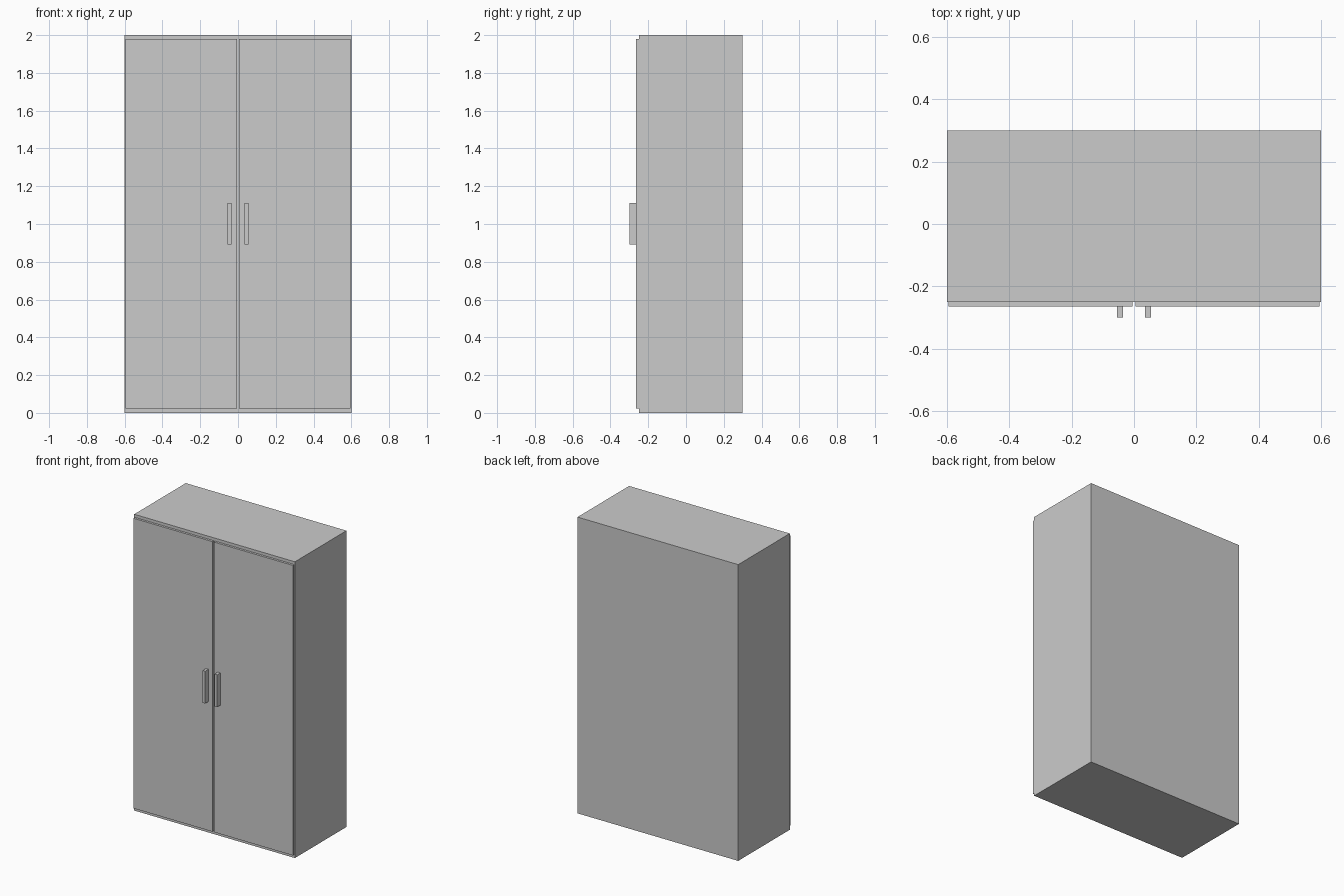
import bpy

if "Cube" in bpy.data.objects:
    bpy.data.objects.remove(bpy.data.objects["Cube"])


def box(name, x, y, z):
    """Box spanning the given (min, max) ranges."""
    spans = (x, y, z)
    bpy.ops.mesh.primitive_cube_add(size=1, location=[(a + b) / 2 for a, b in spans])
    ob = bpy.context.object
    ob.name = name
    ob.scale = [b - a for a, b in spans]
    bpy.ops.object.transform_apply(location=False, rotation=False, scale=True)
    return ob


# Cabinet body
box("cabinet_body", (-0.6, 0.6), (-0.25, 0.3), (0, 2))

# Mirrored pair of doors with upright bar handles
for side, s in (("left", -1), ("right", 1)):
    box(side + "_door", sorted((s * 0.005, s * 0.595)), (-0.265, -0.25), (0.022, 1.98))
    box(side + "_handle", sorted((s * 0.035, s * 0.055)), (-0.3, -0.265), (0.892, 1.11))
